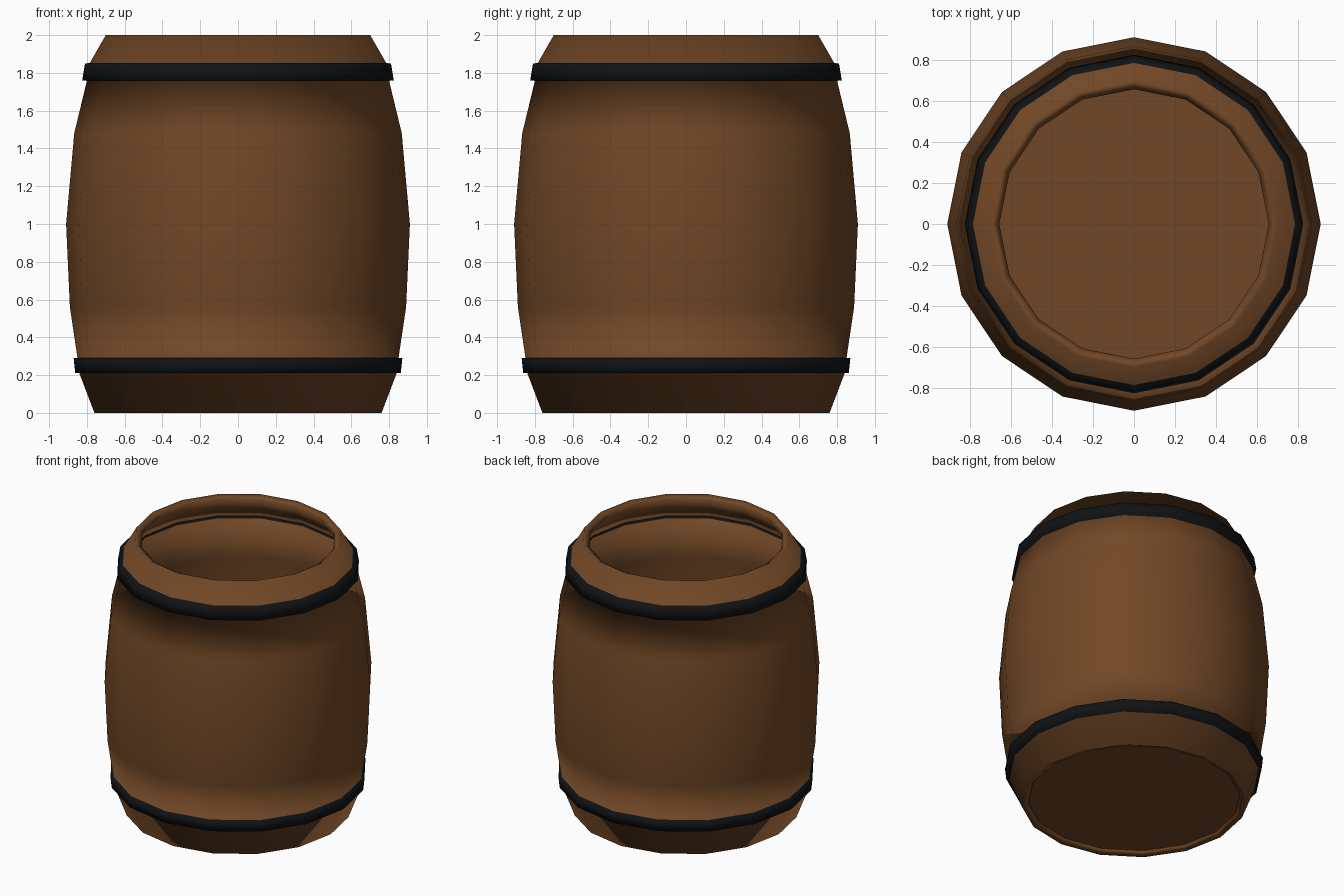
import bpy
import bmesh
import math

if "Cube" in bpy.data.objects:
    bpy.data.objects.remove(bpy.data.objects["Cube"], do_unlink=True)

SIDES = 16


def make_material(name, colour):
    mat = bpy.data.materials.new(name)
    mat.use_nodes = True
    mat.diffuse_color = colour
    mat.node_tree.nodes["Principled BSDF"].inputs["Base Color"].default_value = colour
    return mat


wood = make_material("brown wood", (0.165, 0.063, 0.019, 1))
iron = make_material("black iron", (0.005, 0.006, 0.007, 1))


def add_object(name, bm, materials):
    mesh = bpy.data.meshes.new(name)
    bm.to_mesh(mesh)
    bm.free()
    obj = bpy.data.objects.new(name, mesh)
    bpy.context.collection.objects.link(obj)
    for mat in materials:
        mesh.materials.append(mat)
    return obj


def ring(bm, radius, z):
    step = 2 * math.pi / SIDES
    return [bm.verts.new((radius * math.cos(i * step), radius * math.sin(i * step), z))
            for i in range(SIDES)]


# Barrel wall: (radius, height, material of the strip that ends here);
# the two hoops stand out of the wall
profile = [
    (0.76, 0.0, 0), (0.84, 0.21, 0),
    (0.862, 0.212, 1), (0.87, 0.29, 1), (0.85, 0.292, 1),
    (0.89, 0.56, 0), (0.91, 1.0, 0), (0.867, 1.48, 0), (0.80, 1.758, 0),
    (0.825, 1.76, 1), (0.81, 1.85, 1), (0.785, 1.852, 1),
    (0.70, 2.0, 0),
]
bm = bmesh.new()
rings = [ring(bm, r, z) for r, z, _ in profile]
for k in range(1, len(rings)):
    low, high = rings[k - 1], rings[k]
    for i in range(SIDES):
        j = (i + 1) % SIDES
        face = bm.faces.new((low[i], low[j], high[j], high[i]))
        face.material_index = profile[k][2]
        face.smooth = True
wall = add_object("barrel_wall", bm, [wood, iron])

# Wall thickness, open at the top
thick = wall.modifiers.new("thickness", 'SOLIDIFY')
thick.thickness = 0.05
thick.offset = -1

# Recessed bottom board
bm = bmesh.new()
bmesh.ops.create_cone(bm, cap_ends=True, segments=SIDES, radius1=0.725,
                      radius2=0.74, depth=0.04)
# Line the corners of the board up with the corners of the wall
first = min(bm.verts, key=lambda v: abs(math.atan2(v.co.y, v.co.x)))
turn = -math.atan2(first.co.y, first.co.x)
for v in bm.verts:
    r, a = math.hypot(v.co.x, v.co.y), math.atan2(v.co.y, v.co.x) + turn
    v.co = (r * math.cos(a), r * math.sin(a), v.co.z + 0.045)
add_object("bottom_board", bm, [wood])
